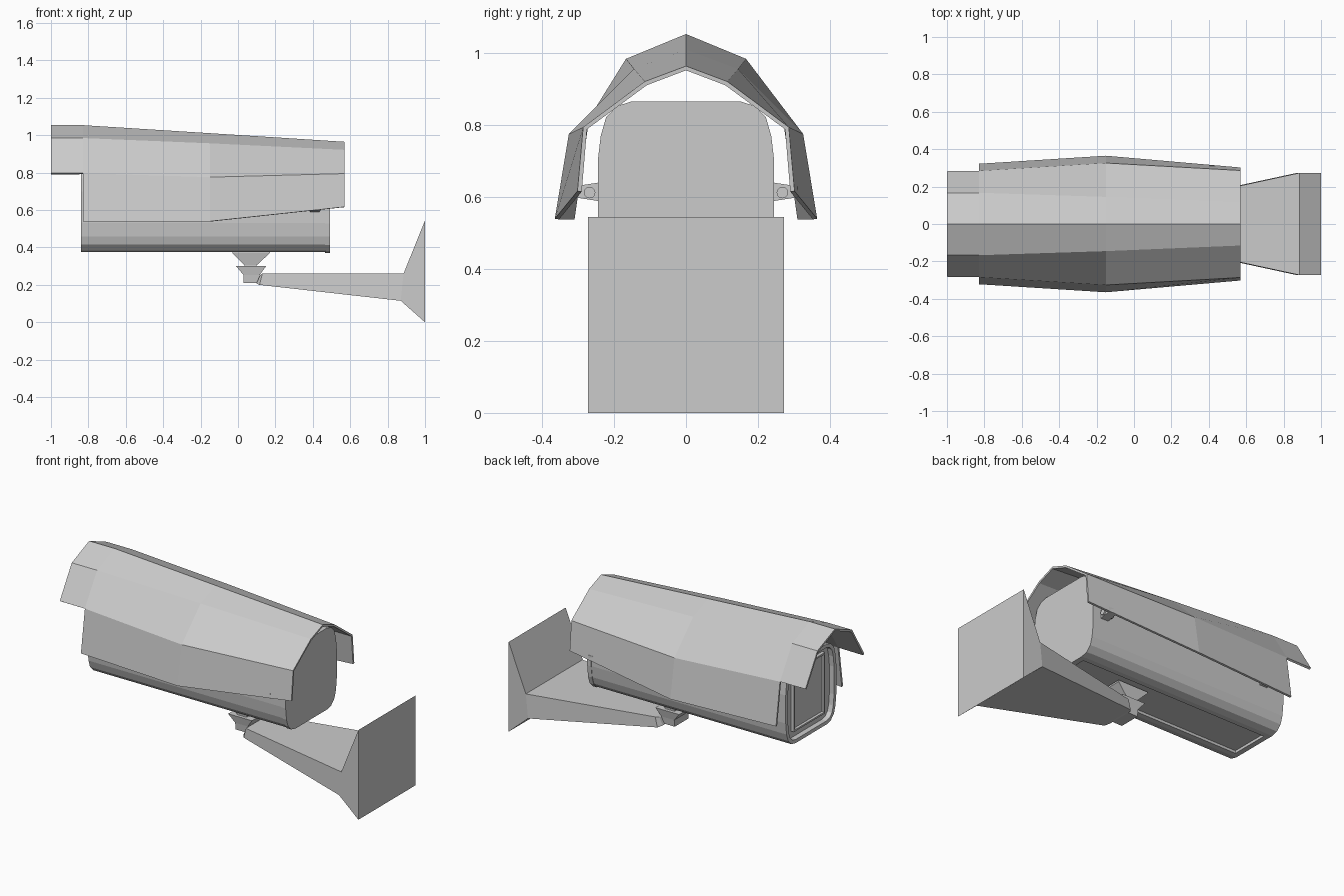
import bpy, bmesh
from mathutils import Vector

if "Cube" in bpy.data.objects:
    bpy.data.objects.remove(bpy.data.objects["Cube"])


def finish(name, bm, recalc=True):
    if recalc:
        bmesh.ops.recalc_face_normals(bm, faces=bm.faces)
    me = bpy.data.meshes.new(name)
    bm.to_mesh(me)
    bm.free()
    ob = bpy.data.objects.new(name, me)
    bpy.context.collection.objects.link(ob)
    return ob


def loft(bm, rings, closed=True):
    """Skin a list of point rings; closed rings get end caps."""
    vs = [[bm.verts.new(p) for p in r] for r in rings]
    n = len(vs[0])
    for a, b in zip(vs, vs[1:]):
        for i in range(n if closed else n - 1):
            j = (i + 1) % n
            bm.faces.new((a[i], b[i], b[j], a[j]))
    if closed:
        bm.faces.new(vs[0])
        bm.faces.new(vs[-1])
    return vs


def facing(bm, direction):
    """Largest face pointing in a direction."""
    bm.normal_update()
    return max((f for f in bm.faces if f.normal.dot(Vector(direction)) > 0.99),
               key=lambda f: f.calc_area())


def recess(bm, face, rim, depth):
    bmesh.ops.inset_individual(bm, faces=[face], thickness=rim)
    bmesh.ops.inset_individual(bm, faces=[face], thickness=0.002, depth=-depth)


# Housing: rounded box with recessed front and underside panel
half = [(.15, .375), (.19, .385), (.22, .415), (.235, .46), (.243, .53),
        (.243, .70), (.235, .768), (.22, .82), (.19, .85), (.15, .863)]
section = half + [(-y, z) for y, z in reversed(half)]
bm = bmesh.new()
loft(bm, [[(x, y, z) for y, z in section] for x in (-.84, .485)])
bmesh.ops.recalc_face_normals(bm, faces=bm.faces)
recess(bm, facing(bm, (-1, 0, 0)), .022, .03)
recess(bm, facing(bm, (0, 0, -1)), .045, .015)
finish("housing", bm)

# Rear cap: slightly larger plate closing the back
bm = bmesh.new()
loft(bm, [[(x, y * 1.01, .619 + (z - .619) * 1.015) for y, z in section]
          for x in (.465, .492)])
finish("rear_cap", bm)

# Front window: raised frame with sunken glass
bm = bmesh.new()
rect = [(-.15, .44), (.15, .44), (.15, .81), (-.15, .81)]
loft(bm, [[(x, y, z) for y, z in rect] for x in (-.83, -.80)])
bmesh.ops.recalc_face_normals(bm, faces=bm.faces)
recess(bm, facing(bm, (-1, 0, 0)), .014, .015)
finish("front_window", bm)

# Sun shield: faceted roof, the side skirts start behind the front visor
stations = [
    (-1.0, [(0, 1.054), (.167, .985), (.282, .797)]),
    (-.83, [(0, 1.054), (.167, .985), (.284, .797), (.322, .54)]),
    (-.15, [(0, 1.011), (.145, .957), (.326, .776), (.365, .54)]),
    (.57, [(0, .965), (.115, .922), (.286, .795), (.302, .617)]),
]
bm = bmesh.new()
rings = [[(x, -y, z) for y, z in reversed(p)] + [(x, y, z) for y, z in p[1:]]
         for x, p in stations]
main = loft(bm, rings[1:], closed=False)
visor = [bm.verts.new(p) for p in rings[0]]
front = main[0][1:-1]
for i in range(4):
    bm.faces.new((visor[i], front[i], front[i + 1], visor[i + 1]))
shield = finish("sun_shield", bm, recalc=False)
mod = shield.modifiers.new("thickness", 'SOLIDIFY')
mod.thickness = .012
mod.offset = -1

# Shield brackets: tapered lug with a hinge pin, two per side
for x, place in ((-.70, "front"), (.41, "rear")):
    for s, side in ((1, "right"), (-1, "left")):
        bm = bmesh.new()
        lug = [(.235, .588), (.312, .60), (.312, .63), (.235, .642)]
        loft(bm, [[(x + d, s * y, z) for y, z in lug] for d in (-.025, .025)])
        finish(f"{place}_{side}_bracket", bm)
        bpy.ops.mesh.primitive_cylinder_add(
            vertices=12, radius=.016, depth=.07,
            location=(x, s * .268, .613), rotation=(0, 1.5708, 0))
        bpy.context.object.name = f"{place}_{side}_hinge_pin"

# Swivel joint: upper funnel under the housing and lower cup
for name, levels in (
        ("swivel_top", [(.38, -.03, .17, .075), (.37, -.03, .17, .075),
                        (.305, .035, .10, .06), (.29, .035, .10, .06)]),
        ("swivel_cup", [(.30, -.01, .15, .08), (.252, .03, .115, .07),
                        (.21, .03, .11, .065)])):
    bm = bmesh.new()
    loft(bm, [[(a, -w, z), (b, -w, z), (b, w, z), (a, w, z)]
              for z, a, b, w in levels])
    finish(name, bm)

# Wall arm: tapered beam flaring into the wall plate
bm = bmesh.new()
loft(bm, [[(xb, -w, zb), (xb, w, zb), (xt, w, zt), (xt, -w, zt)]
          for xt, zt, xb, zb, w in (
              (.118, .252, .098, .207, .085), (.13, .26, .115, .20, .11),
              (.885, .26, .87, .115, .273), (1, .545, 1, 0, .273))])
finish("wall_arm", bm)
